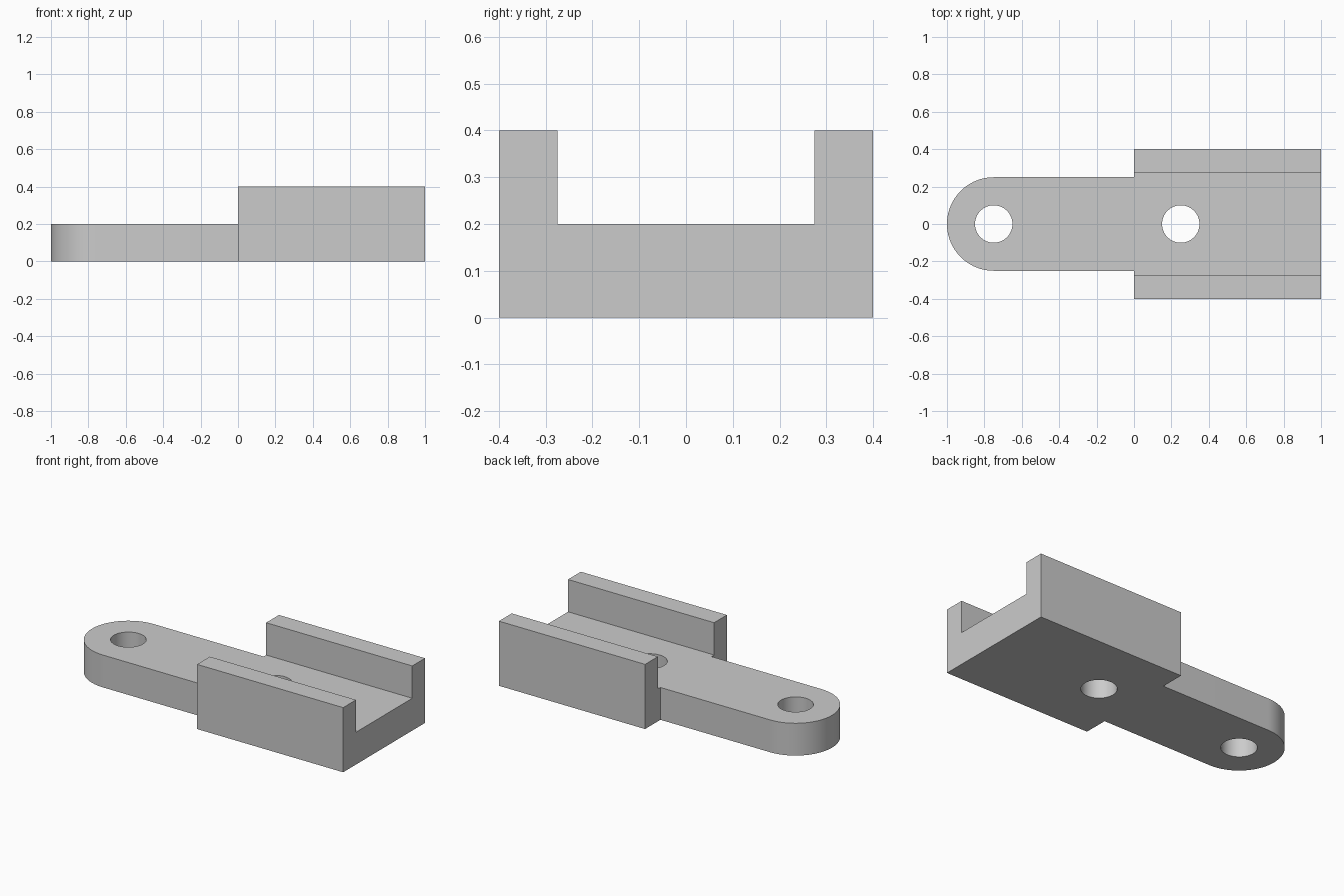
import bpy
import bmesh
from math import cos, sin, pi, radians

old = bpy.data.objects.get("Cube")
if old:
    bpy.data.objects.remove(old, do_unlink=True)

# Main dimensions
ARM_HALF = 0.25      # half width of the arm, also the radius of its round end
PAD_HALF = 0.40      # half width of the channel section
SLOT_HALF = 0.275    # half width of the channel floor
FLOOR, HEIGHT = 0.2, 0.4
BORE = 0.1
EYE_X, BORE_X = -0.75, 0.25

grey = bpy.data.materials.new("plain grey")
grey.use_nodes = True
grey.diffuse_color = (0.6, 0.6, 0.6, 1)
grey.node_tree.nodes["Principled BSDF"].inputs["Base Color"].default_value = (0.6, 0.6, 0.6, 1)


def prism(name, outline, z0, z1):
    """Extrude a counter-clockwise plan outline from z0 to z1."""
    bm = bmesh.new()
    face = bm.faces.new([bm.verts.new((x, y, z0)) for x, y in outline])
    top = bmesh.ops.extrude_face_region(bm, geom=[face])["geom"]
    bmesh.ops.translate(bm, vec=(0, 0, z1 - z0),
                        verts=[g for g in top if isinstance(g, bmesh.types.BMVert)])
    bmesh.ops.recalc_face_normals(bm, faces=bm.faces)
    mesh = bpy.data.meshes.new(name)
    bm.to_mesh(mesh)
    bm.free()
    mesh.materials.append(grey)
    obj = bpy.data.objects.new(name, mesh)
    bpy.context.collection.objects.link(obj)
    return obj


def arc(cx, radius, start, sweep, steps):
    return [(cx + radius * cos(start + sweep * i / steps),
             radius * sin(start + sweep * i / steps)) for i in range(steps + 1)]


# Plan outline: wide channel section, then the narrow arm with its round end
outline = [(0, -PAD_HALF), (1, -PAD_HALF), (1, PAD_HALF), (0, PAD_HALF), (0, ARM_HALF)]
outline += arc(EYE_X, ARM_HALF, pi / 2, pi, 48)
outline += [(0, -ARM_HALF)]
bracket = prism("channel_bracket", outline, 0, HEIGHT)

# Slot lowers the arm and channel floor, leaving the two side rails; bores go right through
slot = [(-2, -SLOT_HALF), (2, -SLOT_HALF), (2, SLOT_HALF), (-2, SLOT_HALF)]
cutters = [prism("slot_cutter", slot, FLOOR, 1)]
for name, x in (("arm_bore_cutter", EYE_X), ("channel_bore_cutter", BORE_X)):
    cutters.append(prism(name, arc(x, BORE, 0, 2 * pi, 64)[:-1], -1, 1))

bpy.ops.object.select_all(action="DESELECT")
bpy.context.view_layer.objects.active = bracket
bracket.select_set(True)
for cutter in cutters:
    cutter.hide_render = True
    mod = bracket.modifiers.new(cutter.name, "BOOLEAN")
    mod.operation = "DIFFERENCE"
    mod.solver = "EXACT"
    mod.object = cutter
    bpy.ops.object.modifier_apply(modifier=mod.name)
    bpy.data.objects.remove(cutter, do_unlink=True)

# Smooth the round end and bores, keep the machined edges sharp
bpy.ops.object.shade_smooth_by_angle(angle=radians(30))
